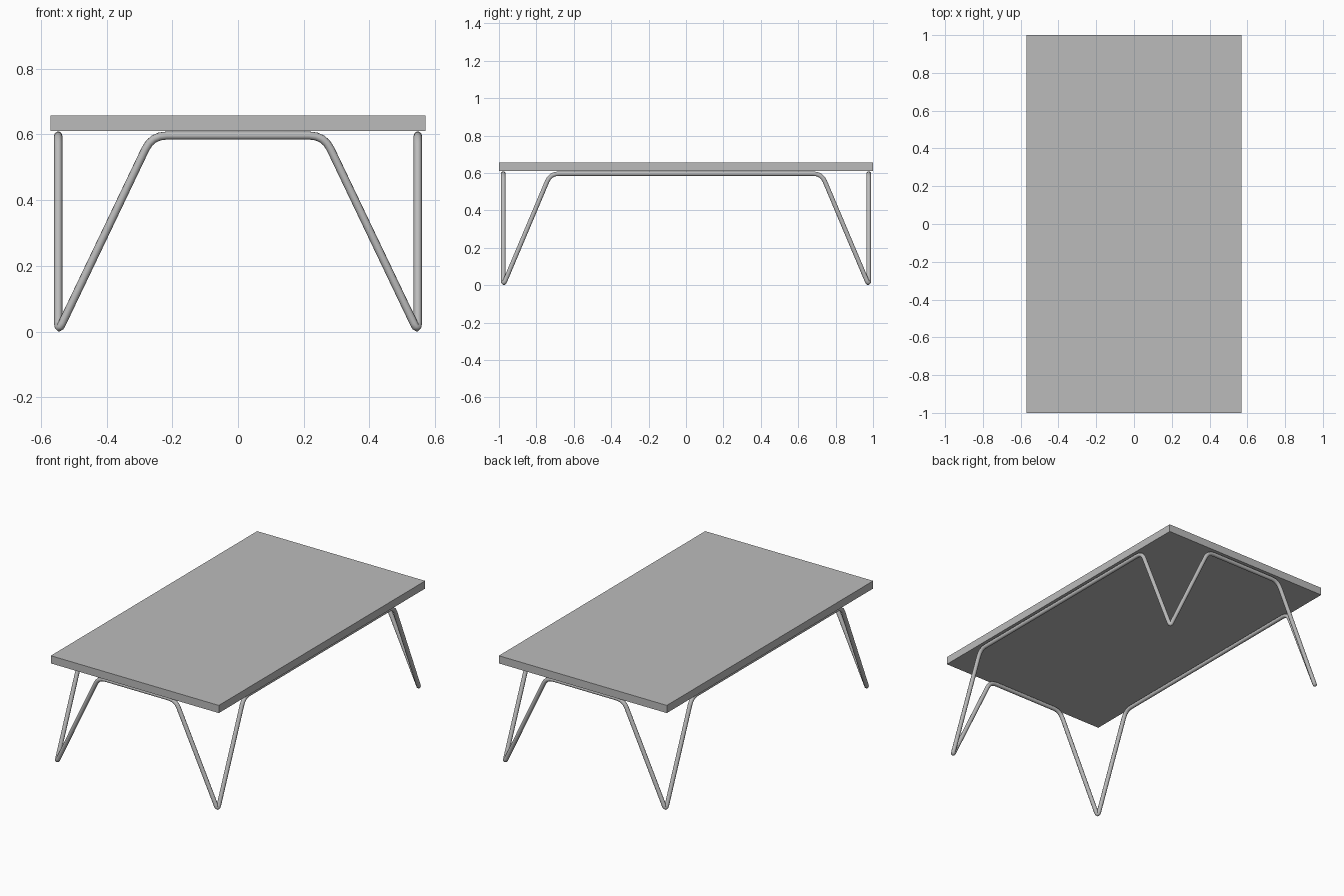
import bpy
from mathutils import Vector

cube = bpy.data.objects.get("Cube")
if cube:
    bpy.data.objects.remove(cube, do_unlink=True)


def make_material(name, value):
    mat = bpy.data.materials.new(name)
    mat.use_nodes = True
    color = (value, value, value, 1)
    mat.diffuse_color = color
    mat.node_tree.nodes["Principled BSDF"].inputs["Base Color"].default_value = color
    return mat


grey = make_material("grey", 0.5)

# Table top slab
WIDTH, LENGTH, TOP, UNDER = 1.14, 2.0, 0.657, 0.61
bpy.ops.mesh.primitive_cube_add(size=1, location=(0, 0, (TOP + UNDER) / 2))
table_top = bpy.context.object
table_top.name = "table_top"
table_top.scale = (WIDTH, LENGTH, TOP - UNDER)
bpy.ops.object.transform_apply(location=False, rotation=False, scale=True)
table_top.data.materials.append(grey)

# Bent rod frame: one closed loop dipping to a foot at each corner
RADIUS = 0.0125
X, Y = 0.547, 0.977
RAIL_Z = UNDER - RADIUS - 0.001
SHORT_RAIL, LONG_RAIL = 0.262, 0.725

corners = []
for sx, sy in ((-1, -1), (1, -1), (1, 1), (-1, 1)):
    along_x = (Vector((sx * SHORT_RAIL, sy * Y, RAIL_Z)), 0.045)
    along_y = (Vector((sx * X, sy * LONG_RAIL, RAIL_Z)), 0.045)
    foot = (Vector((sx * X, sy * Y, 0)), 0.028)
    trio = [along_x, foot, along_y]
    corners += trio if sx * sy < 0 else trio[::-1]


def rounded_loop(corners, steps=4):
    """Replace every corner with a short quadratic bend."""
    path = []
    for i, (p, cut) in enumerate(corners):
        before = corners[i - 1][0]
        after = corners[(i + 1) % len(corners)][0]
        a = p + (before - p).normalized() * cut
        b = p + (after - p).normalized() * cut
        for k in range(steps + 1):
            t = k / steps
            path.append(a * (1 - t) ** 2 + p * 2 * t * (1 - t) + b * t ** 2)
    return path


path = rounded_loop(corners)
curve = bpy.data.curves.new("leg_frame", "CURVE")
curve.dimensions = "3D"
curve.bevel_depth = RADIUS
curve.bevel_resolution = 3
curve.twist_mode = "MINIMUM"
spline = curve.splines.new("POLY")
spline.points.add(len(path) - 1)
for point, co in zip(spline.points, path):
    point.co = (*co, 1)
spline.use_cyclic_u = True
leg_frame = bpy.data.objects.new("leg_frame", curve)
bpy.context.collection.objects.link(leg_frame)
curve.materials.append(grey)

# Turn the rod into a smooth mesh
bpy.ops.object.select_all(action="DESELECT")
leg_frame.select_set(True)
bpy.context.view_layer.objects.active = leg_frame
bpy.ops.object.convert(target="MESH")
bpy.ops.object.shade_smooth()
